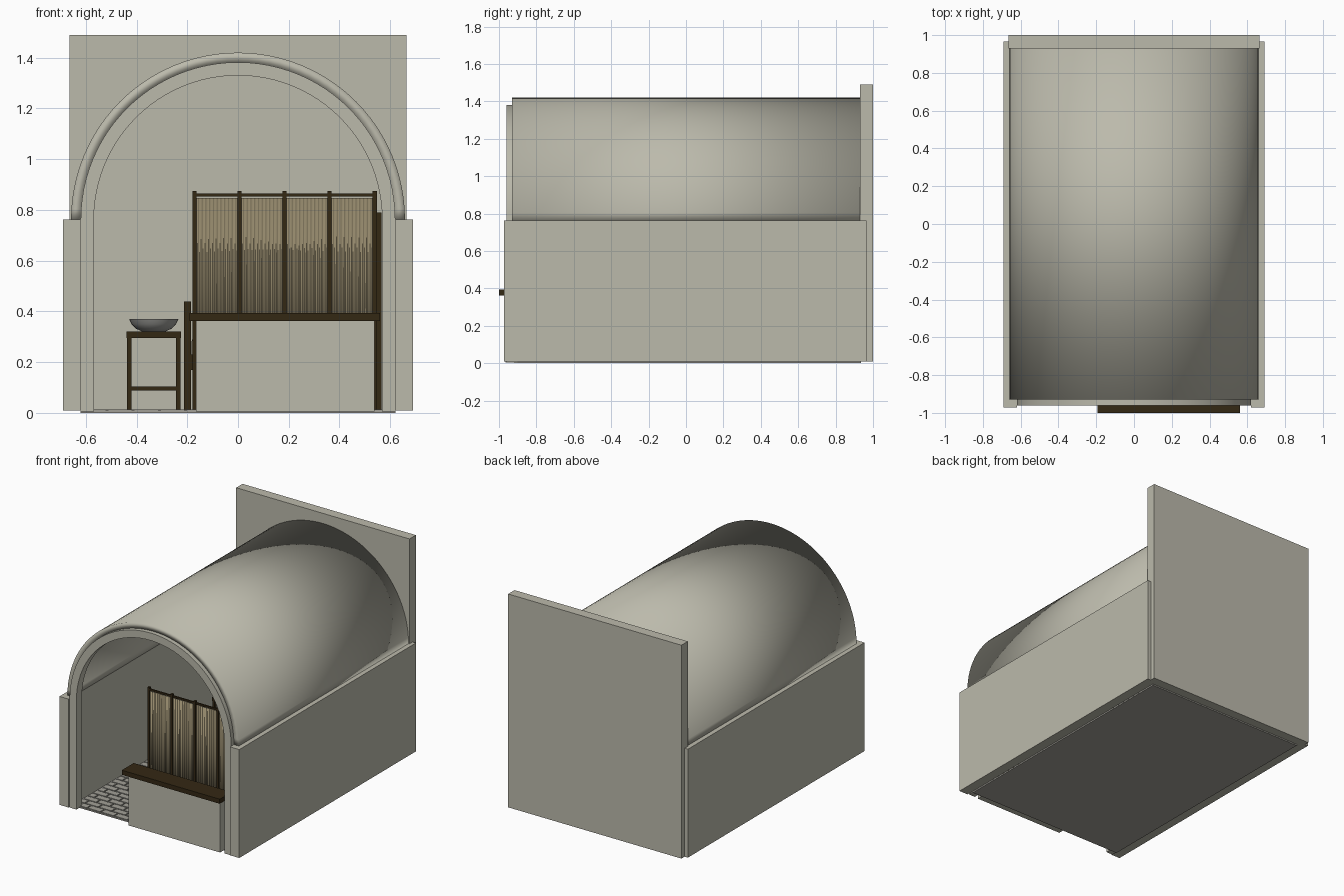
import bpy, bmesh, math
from mathutils import Matrix, Vector

cube = bpy.data.objects.get("Cube")
if cube:
    bpy.data.objects.remove(cube, do_unlink=True)


def material(name, r, g, b):
    m = bpy.data.materials.new(name)
    m.use_nodes = True
    m.diffuse_color = (r, g, b, 1)
    bsdf = m.node_tree.nodes["Principled BSDF"]
    bsdf.inputs["Base Color"].default_value = (r, g, b, 1)
    bsdf.inputs["Roughness"].default_value = 0.9
    return m


PLASTER = material("pale plaster", 0.50, 0.49, 0.41)
PAVING = material("grey paving", 0.36, 0.35, 0.31)
WOOD = material("dark wood", 0.034, 0.021, 0.007)
CLOTH = material("tan cloth", 0.30, 0.25, 0.15)
CERAMIC = material("grey ceramic", 0.33, 0.33, 0.31)


def finish(name, bm, mat, smooth=None):
    bmesh.ops.recalc_face_normals(bm, faces=bm.faces[:])
    mesh = bpy.data.meshes.new(name)
    bm.to_mesh(mesh)
    bm.free()
    obj = bpy.data.objects.new(name, mesh)
    bpy.context.collection.objects.link(obj)
    mesh.materials.append(mat)
    if smooth == "all":
        mesh.shade_smooth()
    elif smooth == "angle":
        bpy.ops.object.select_all(action="DESELECT")
        obj.select_set(True)
        bpy.context.view_layer.objects.active = obj
        bpy.ops.object.shade_smooth_by_angle(angle=math.radians(40))
    return obj


def add_box(bm, x, y, z):
    """Box from (low, high) pairs on each axis."""
    centre = Vector([(a + b) / 2 for a, b in (x, y, z)])
    size = [b - a for a, b in (x, y, z)]
    bmesh.ops.create_cube(bm, size=1, matrix=Matrix.Translation(centre) @ Matrix.Diagonal((*size, 1)))


def boxes(name, mat, *parts):
    bm = bmesh.new()
    for part in parts:
        add_box(bm, *part)
    return finish(name, bm, mat)


def arch(name, inner, outer, y0, y1, mat, smooth, foot=None):
    """Half-round ring about the springing line, with optional straight legs."""
    bm = bmesh.new()
    steps = 48
    angles = [math.pi * i / steps for i in range(steps + 1)]
    sections = [(math.cos(a), SPRING, math.sin(a)) for a in angles]
    if foot is not None:
        sections = [(1, foot, 0)] + sections + [(-1, foot, 0)]
    loops = []
    for c, base, s in sections:
        loops.append([bm.verts.new((r * c, y, base + r * s))
                      for r, y in ((inner, y0), (outer, y0), (outer, y1), (inner, y1))])
    for a, b in zip(loops, loops[1:]):
        for k in range(4):
            n = (k + 1) % 4
            bm.faces.new((a[k], a[n], b[n], b[k]))
    bm.faces.new(loops[0])
    bm.faces.new(loops[-1])
    return finish(name, bm, mat, smooth)


SPRING = 0.762

# Building shell
for side, label in ((1, "left"), (-1, "right")):
    boxes(label + "_wall", PLASTER,
          (sorted((0.62 * side, 0.69 * side)), (-0.972, 0.965), (0.01, SPRING)))
boxes("back_wall", PLASTER, ((-0.665, 0.665), (0.93, 1.0), (0.01, 1.49)))
arch("barrel_vault", 0.62, 0.658, -0.93, 0.93, PLASTER, "all")
arch("front_arch", 0.568, 0.62, -0.96, -0.90, PLASTER, "angle", foot=0.005)

# Floor slab with running-bond paving
boxes("floor_slab", PAVING, ((-0.62, 0.62), (-0.92, 0.935), (0, 0.009)))
bm = bmesh.new()
rows, columns, gap = 36, 12, 0.004
width, depth = 1.24 / columns, 1.85 / rows
for row in range(rows):
    shift = width / 2 * (row % 2)
    y = -0.92 + row * depth
    for col in range(columns + row % 2):
        x0 = max(-0.62, -0.62 + col * width - shift) + gap
        x1 = min(0.62, -0.62 + (col + 1) * width - shift) - gap
        add_box(bm, (x0, x1), (y + gap, y + depth - gap), (0.005, 0.014))
finish("paving_stones", bm, PAVING)

# Shop counter across the doorway
boxes("counter_wall", PLASTER, ((-0.165, 0.538), (-0.965, -0.89), (0.005, 0.362)))
boxes("counter_top", WOOD, ((-0.192, 0.56), (-1.0, -0.87), (0.362, 0.394)))

# Screen with posts, rails and pleated cloth
SCREEN_Y, FIRST, PITCH = -0.73, -0.171, 0.1775
posts = [FIRST + PITCH * i for i in range(5)]
boxes("screen_posts", WOOD,
      *[((x - 0.008, x + 0.008), (SCREEN_Y - 0.009, SCREEN_Y + 0.009), (0.014, 0.874)) for x in posts])
boxes("screen_rails", WOOD,
      *[((posts[0], posts[-1]), (SCREEN_Y - 0.005, SCREEN_Y + 0.005), (z, z + 0.012)) for z in (0.06, 0.852)])
for number, x in enumerate(posts[:-1], 1):
    bm = bmesh.new()
    previous = None
    for i in range(97):
        t = i / 96
        y = SCREEN_Y + 0.003 * math.sin(t * math.tau * 12)
        pair = [bm.verts.new((x + PITCH * t, y, z)) for z in (0.07, 0.846)]
        if previous:
            bm.faces.new((previous[0], pair[0], pair[1], previous[1]))
        previous = pair
    cloth = finish(f"screen_cloth_{number}", bm, CLOTH, "all")
    solid = cloth.modifiers.new("thickness", "SOLIDIFY")
    solid.thickness = 0.003

# Bed behind the screen
BED = (-0.67, -0.25)
boxes("bed_footboard", WOOD, ((-0.212, -0.186), BED, (0.014, 0.44)))
boxes("bed_headboard", WOOD, ((0.543, 0.566), BED, (0.014, 0.79)))
boxes("bed_rails", WOOD,
      *[((-0.19, 0.55), (y, y + 0.025), (0.17, 0.23)) for y in (BED[0], BED[1] - 0.025)])
mattress = boxes("mattress", CLOTH, ((-0.183, 0.54), (BED[0] + 0.025, BED[1] - 0.025), (0.18, 0.30)))
bevel = mattress.modifiers.new("soft_edges", "BEVEL")
bevel.width, bevel.segments = 0.02, 3

# Side table
TX, TY, HALF = -0.332, 0.45, 0.108
boxes("table_top", WOOD, ((TX - HALF, TX + HALF), (TY - HALF, TY + HALF), (0.296, 0.32)))
bm = bmesh.new()
for sx in (-1, 1):
    for sy in (-1, 1):
        x, y = TX + sx * 0.097, TY + sy * 0.097
        add_box(bm, (x - 0.009, x + 0.009), (y - 0.009, y + 0.009), (0.014, 0.30))
    add_box(bm, (TX - 0.097, TX + 0.097), (TY + sx * 0.097 - 0.006, TY + sx * 0.097 + 0.006), (0.088, 0.104))
    add_box(bm, (TX + sx * 0.097 - 0.006, TX + sx * 0.097 + 0.006), (TY - 0.097, TY + 0.097), (0.088, 0.104))
finish("table_frame", bm, WOOD)

# Bowl turned from a profile
bm = bmesh.new()
profile = [(0, 0), (0.045, 0), (0.07, 0.012), (0.088, 0.03), (0.097, 0.05),
           (0.091, 0.05), (0.08, 0.03), (0.062, 0.014), (0.04, 0.007), (0, 0.007)]
verts = [bm.verts.new((TX + r, TY, 0.32 + z)) for r, z in profile]
edges = [bm.edges.new(pair) for pair in zip(verts, verts[1:])]
bmesh.ops.spin(bm, geom=verts + edges, cent=(TX, TY, 0), axis=(0, 0, 1),
               angle=math.tau, steps=32, use_duplicate=False)
bmesh.ops.remove_doubles(bm, verts=bm.verts[:], dist=0.0005)
finish("bowl", bm, CERAMIC, "angle")
